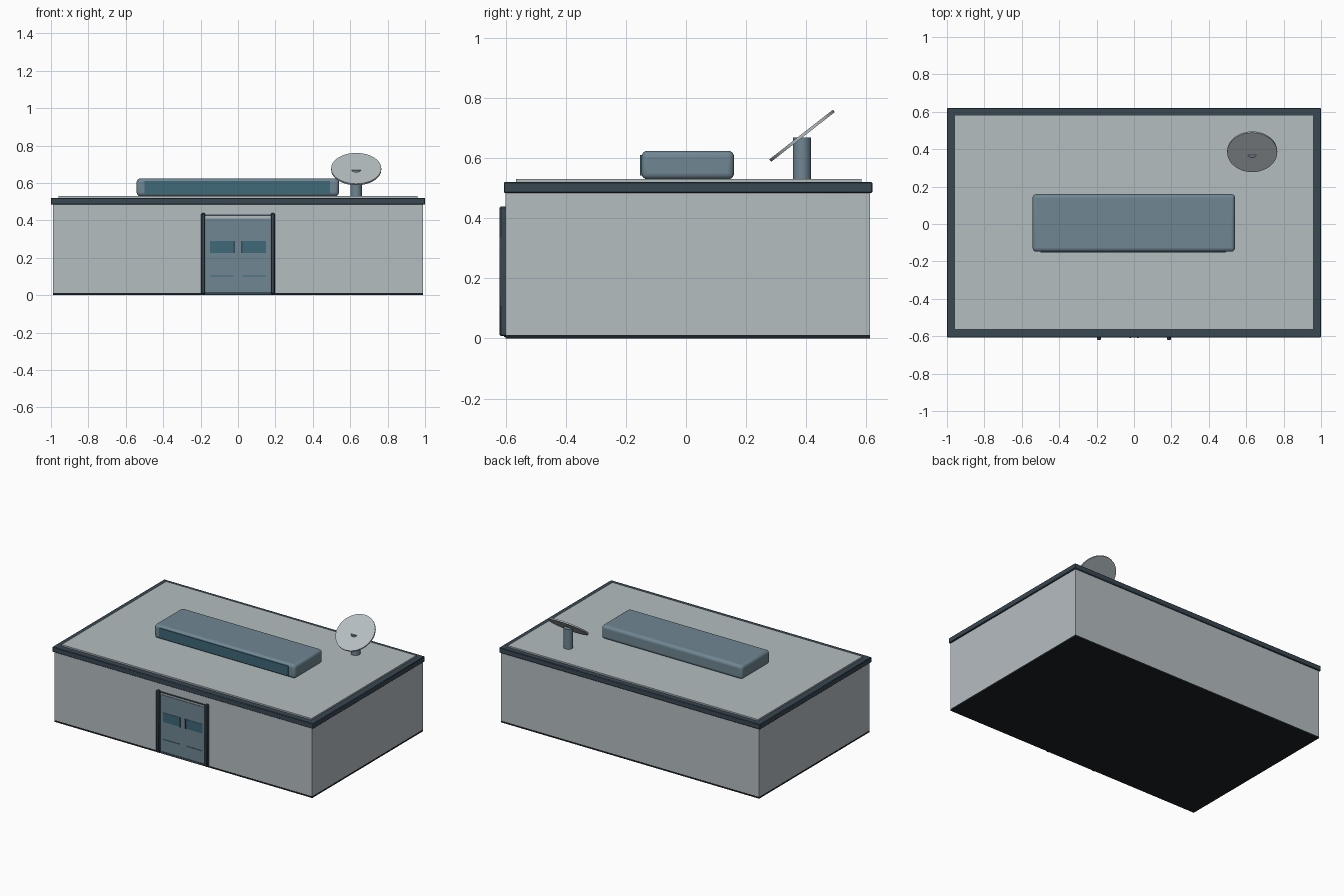
import bpy
import math

if "Cube" in bpy.data.objects:
    bpy.data.objects.remove(bpy.data.objects["Cube"])


def material(name, rgb):
    m = bpy.data.materials.new(name)
    m.diffuse_color = (*rgb, 1)
    m.use_nodes = True
    m.node_tree.nodes["Principled BSDF"].inputs["Base Color"].default_value = m.diffuse_color
    return m


WALL = material("pale_wall", (0.46, 0.51, 0.53))
DARK = material("dark_trim", (0.04, 0.065, 0.085))
STEEL = material("blue_steel", (0.16, 0.24, 0.29))
GLASS = material("teal_glass", (0.05, 0.14, 0.19))
BLACK = material("black_base", (0.012, 0.015, 0.018))


def box(name, x, y, z, mat, bevel=0, segments=1):
    """Box from (min, max) ranges, with an optional bevel."""
    bpy.ops.mesh.primitive_cube_add(
        size=1, location=[(a + b) / 2 for a, b in (x, y, z)])
    ob = bpy.context.object
    ob.name = name
    ob.scale = [b - a for a, b in (x, y, z)]
    bpy.ops.object.transform_apply(location=False, rotation=False, scale=True)
    ob.data.materials.append(mat)
    if bevel:
        mod = ob.modifiers.new("bevel", "BEVEL")
        mod.width = bevel
        mod.segments = segments
        bpy.ops.object.shade_smooth_by_angle()
    return ob


def cylinder(name, radius, depth, location, mat, tilt=0):
    bpy.ops.mesh.primitive_cylinder_add(
        vertices=40, radius=radius, depth=depth, location=location,
        rotation=(tilt, 0, 0))
    ob = bpy.context.object
    ob.name = name
    ob.data.materials.append(mat)
    bpy.ops.object.shade_smooth_by_angle()
    return ob


# Building shell
box("base_plate", (-0.99, 0.99), (-0.6, 0.612), (0, 0.012), BLACK)
box("walls", (-0.99, 0.99), (-0.6, 0.612), (0.012, 0.485), WALL)
box("roof_band", (-1, 1), (-0.606, 0.62), (0.484, 0.52), DARK, 0.003)
box("roof_deck", (-0.96, 0.96), (-0.565, 0.583), (0.515, 0.53), WALL)

# Rooftop skylight unit
box("skylight_housing", (-0.542, 0.54), (-0.148, 0.16), (0.529, 0.624),
    STEEL, 0.02, 4)
box("skylight_window", (-0.5, 0.492), (-0.153, -0.14), (0.542, 0.61), GLASS)

# Dish and its pole
cylinder("dish_pole", 0.03, 0.138, (0.632, 0.386, 0.599), STEEL)
cylinder("dish", 0.134, 0.01, (0.632, 0.386, 0.674), WALL, math.radians(38))

# Double door
for side, s in (("left", -1), ("right", 1)):
    def span(a, b):
        return tuple(sorted((s * a, s * b)))
    box(side + "_door_leaf", span(0.001, 0.173), (-0.604, -0.59),
        (0.018, 0.41), STEEL)
    box(side + "_door_window", span(0.022, 0.15), (-0.606, -0.6),
        (0.225, 0.29), GLASS)
    box(side + "_door_handle", span(0.017, 0.024), (-0.609, -0.6),
        (0.225, 0.29), DARK)
    box(side + "_door_stripe", span(0.025, 0.15), (-0.606, -0.6),
        (0.1, 0.106), GLASS)
    box(side + "_door_post", span(0.176, 0.197), (-0.62, -0.595),
        (0.008, 0.438), DARK, 0.004)
box("door_lintel", (-0.176, 0.176), (-0.606, -0.595), (0.422, 0.43), DARK)
box("door_threshold", (-0.176, 0.176), (-0.606, -0.595), (0.004, 0.018), DARK)
